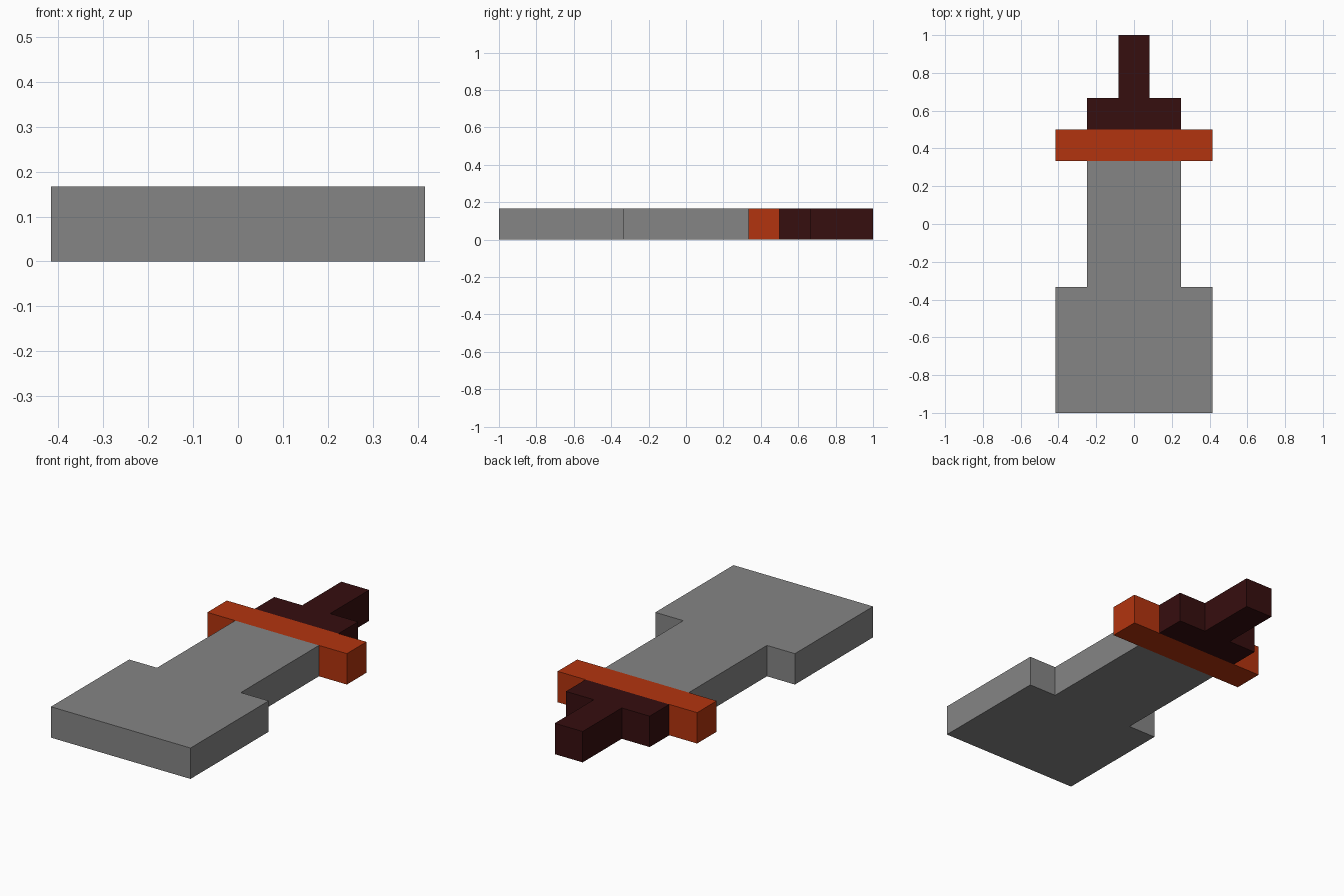
import bpy
import bmesh

if "Cube" in bpy.data.objects:
    bpy.data.objects.remove(bpy.data.objects["Cube"])

U = 1 / 6  # block unit: the model is 12 units long, 5 wide, 1 high


def material(name, rgb):
    mat = bpy.data.materials.new(name)
    mat.diffuse_color = (*rgb, 1)
    mat.use_nodes = True
    mat.node_tree.nodes["Principled BSDF"].inputs["Base Color"].default_value = mat.diffuse_color
    return mat


def plate(name, half_outline, mat):
    """Extrude a flat outline, given as its right half (x, y) in units and mirrored."""
    outline = half_outline + [(-x, y) for x, y in reversed(half_outline)]
    bm = bmesh.new()
    base = bm.faces.new([bm.verts.new((x * U, y * U, 0)) for x, y in outline])
    grown = bmesh.ops.extrude_face_region(bm, geom=[base], use_keep_orig=True)
    top = [g for g in grown["geom"] if isinstance(g, bmesh.types.BMVert)]
    bmesh.ops.translate(bm, verts=top, vec=(0, 0, U))
    bmesh.ops.recalc_face_normals(bm, faces=bm.faces)
    mesh = bpy.data.meshes.new(name)
    bm.to_mesh(mesh)
    bm.free()
    mesh.materials.append(mat)
    obj = bpy.data.objects.new(name, mesh)
    bpy.context.collection.objects.link(obj)
    return obj


grey = material("grey", (0.235, 0.235, 0.235))
orange = material("burnt orange", (0.45, 0.034, 0.0045))
maroon = material("dark maroon", (0.037, 0.0044, 0.0046))

# Wide block stepping in to a narrower neck
plate("body", [(2.5, -6), (2.5, -2), (1.5, -2), (1.5, 2)], grey)
# Cross bar
plate("collar", [(2.5, 2), (2.5, 3)], orange)
# Stepped tip behind the collar
plate("tip", [(1.5, 3), (1.5, 4), (0.5, 4), (0.5, 6)], maroon)
